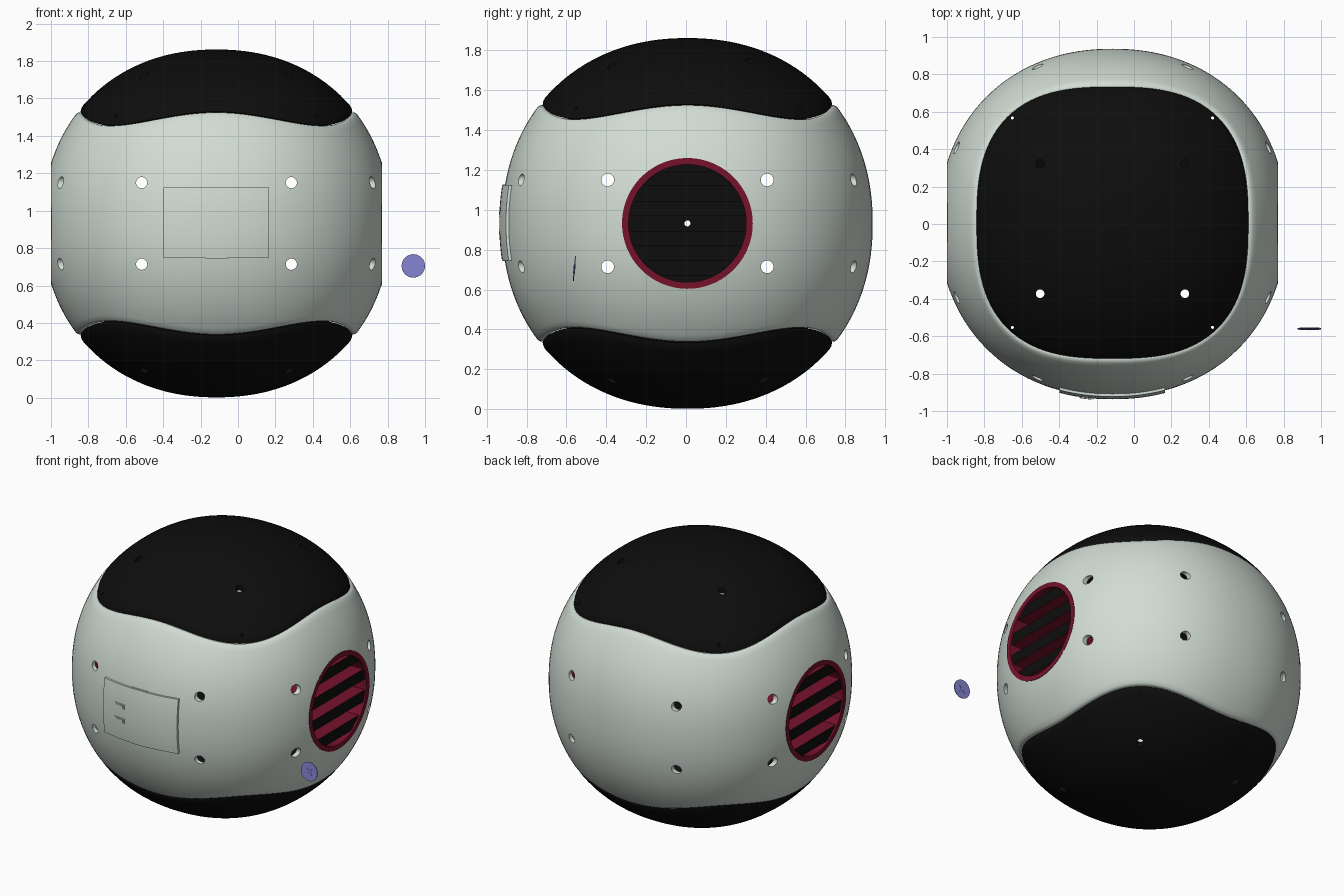
import bpy, bmesh, math
from mathutils import Matrix, Vector

if "Cube" in bpy.data.objects:
    bpy.data.objects.remove(bpy.data.objects["Cube"])

C = Vector((-0.115, 0.007, 0.932))   # centre of the ball
R, P = 0.93, 2.15                    # radius and squareness of the ball
SEG = 128


def material(name, rgb):
    m = bpy.data.materials.new(name)
    m.diffuse_color = (*rgb, 1)
    m.use_nodes = True
    m.node_tree.nodes["Principled BSDF"].inputs["Base Color"].default_value = m.diffuse_color
    return m


PALE = material("pale grey green", (0.64, 0.72, 0.66))
BLACK = material("black", (0.004, 0.004, 0.004))
RED = material("dark red", (0.18, 0.006, 0.024))
BLUE = material("soft blue", (0.22, 0.22, 0.62))


def make(name, bm, mats, centre=C, weld=True):
    if weld:
        bmesh.ops.remove_doubles(bm, verts=bm.verts, dist=1e-5)
    bmesh.ops.recalc_face_normals(bm, faces=bm.faces)
    me = bpy.data.meshes.new(name)
    bm.to_mesh(me)
    bm.free()
    for m in mats:
        me.materials.append(m)
    ob = bpy.data.objects.new(name, me)
    ob.location = centre
    bpy.context.collection.objects.link(ob)
    return ob


def smooth(ob, angle=35):
    bpy.ops.object.select_all(action='DESELECT')
    bpy.context.view_layer.objects.active = ob
    ob.select_set(True)
    bpy.ops.object.shade_smooth_by_angle(angle=math.radians(angle))


def ring_grid(rows, closed=False):
    """Skin a list of closed rings of points."""
    bm = bmesh.new()
    vs = [[bm.verts.new(p) for p in row] for row in rows]
    n = len(vs[0])
    for i in range(len(vs) if closed else len(vs) - 1):
        a, b = vs[i], vs[(i + 1) % len(vs)]
        for j in range(n):
            k = (j + 1) % n
            bm.faces.new((a[j], a[k], b[k], b[j]))
    return bm


def on_ball(d):
    """Push a direction out to the slightly squared ball."""
    return d * (R / sum(abs(c) ** P for c in d) ** (1 / P))


def height(a, b):
    return max(0, R ** P - abs(a) ** P - abs(b) ** P) ** (1 / P)


def seam(th):
    """Radius of the rounded-square cap outline."""
    q = 2.73
    return 0.735 / (abs(math.cos(th)) ** q + abs(math.sin(th)) ** q) ** (1 / q)


ANG = [2 * math.pi * i / SEG for i in range(SEG)]


def cutter(holes):
    """Cylinders given as (axis, centre, radius, length)."""
    bm = bmesh.new()
    for axis, c, r, length in holes:
        rot = {'x': Matrix.Rotation(math.pi / 2, 4, 'Y'),
               'y': Matrix.Rotation(math.pi / 2, 4, 'X'),
               'z': Matrix.Identity(4)}[axis]
        bmesh.ops.create_cone(bm, cap_ends=True, segments=64 if r > 0.1 else 24,
                              radius1=r, radius2=r, depth=length,
                              matrix=Matrix.Translation(c) @ rot)
    ob = make("hole_cutter", bm, [], weld=False)
    ob.hide_render = True
    return ob


def shell(ob, holes):
    """Thicken inward, drill the holes and bake the result."""
    s = ob.modifiers.new("thickness", 'SOLIDIFY')
    s.thickness, s.offset = 0.03, -1
    cut = cutter(holes)
    b = ob.modifiers.new("holes", 'BOOLEAN')
    b.operation, b.solver, b.object = 'DIFFERENCE', 'EXACT', cut
    bpy.context.view_layer.update()
    dg = bpy.context.evaluated_depsgraph_get()
    me = bpy.data.meshes.new_from_object(ob.evaluated_get(dg))
    ob.modifiers.clear()
    ob.data = me
    bpy.data.objects.remove(cut)
    smooth(ob)


# pale body band between the two caps, edges curling inward
rows = []
for t in [-1, -0.99, -0.98] + [0.96 * i / 20 for i in range(-20, 21)] + [0.98, 0.99, 1]:
    lip = 1 - 0.02 * max(0, (abs(t) - 0.96) / 0.04) ** 2
    row = []
    for th in ANG:
        r = seam(th)
        x, y = r * math.cos(th), r * math.sin(th)
        el = math.atan2(height(x, y), r) * t
        d = Vector((math.cos(el) * math.cos(th), math.cos(el) * math.sin(th), math.sin(el)))
        row.append(on_ball(d) * lip)
    rows.append(row)
body = make("body_band", ring_grid(rows), [PALE])
holes = []
for s in (-1, 1):
    holes.append(('x', (s * 0.85, 0, 0), 0.325, 0.5))
    for a in (-0.4, 0.4):
        for z in (-0.218, 0.218):
            holes.append(('x', (s * 0.8, a, z), 0.032, 0.4))
            holes.append(('y', (a, s * 0.8, z), 0.03, 0.4))
shell(body, holes)

# black top and bottom caps
for name, s in (("top_cap", 1), ("bottom_cap", -1)):
    rows = []
    for t in [i / 20 for i in range(20)] + [0.97, 0.985, 1]:
        lip = 1 - 0.012 * max(0, (t - 0.97) / 0.03) ** 2
        row = []
        for th in ANG:
            x, y = t * seam(th) * math.cos(th), t * seam(th) * math.sin(th)
            row.append(Vector((x, y, s * height(x, y))) * lip)
        rows.append(row)
    cap = make(name, ring_grid(rows), [BLACK])
    holes = []
    for x in (-1, 1):
        for y in (-0.38, 0.315 if s > 0 else 0.38):
            holes.append(('z', (x * 0.387, y, s * 0.7), 0.023, 0.6))
        for y in (-0.56, 0.56):
            holes.append(('z', (x * 0.535, y, s * 0.7), 0.008, 0.6))
    shell(cap, holes)


def lathe_x(name, r0, r1, x0, x1, mat):
    """Tube around the x axis."""
    prof = ((r0, x1), (r1, x1), (r1, x0), (r0, x0))
    rows = [[(x, r * math.cos(t), r * math.sin(t)) for t in ANG] for r, x in prof]
    smooth(make(name, ring_grid(rows, True), [mat]))


# side vents: red tube, black back plate, slats with black fronts and red edges
for side, s in (("right", 1), ("left", -1)):
    lathe_x(side + "_vent_ring", 0.295, 0.328, s * 0.68, s * 0.886, RED)
    lathe_x(side + "_vent_back", 0.015, 0.296, s * 0.74, s * 0.755, BLACK)
    bm = bmesh.new()
    for zc in (-0.225, -0.075, 0.075, 0.225):
        ret = bmesh.ops.create_cube(bm, size=1)
        for v in ret['verts']:
            z = zc + v.co.z * 0.076
            w = math.sqrt(0.297 ** 2 - z * z)
            v.co = (s * (0.815 + v.co.x * 0.12), 2 * v.co.y * w, z)
    bmesh.ops.recalc_face_normals(bm, faces=bm.faces)
    for f in bm.faces:
        f.material_index = 0 if abs(f.normal.x) > 0.5 else 1
    make(side + "_vent_slats", bm, [BLACK, RED], weld=False)


def plate(name, x, z, w, h, lift, cuts=1):
    """Plate following the front of the ball, raised by lift."""
    bm = bmesh.new()
    bmesh.ops.create_cube(bm, size=1)
    bmesh.ops.subdivide_edges(bm, edges=bm.edges[:], cuts=cuts, use_grid_fill=True)
    for v in bm.verts:
        px, pz = x + v.co.x * w, z + v.co.z * h
        f = 0.5 - v.co.y
        v.co = (px, -height(px, pz) + 0.02 - f * (0.02 + lift), pz)
    smooth(make(name, bm, [PALE]), 30)


# front hatch with finger tab and two small ports
plate("front_hatch", -0.002, 0.003, 0.565, 0.376, 0.014, 13)
plate("hatch_tab_top", 0.0, 0.188, 0.12, 0.014, 0.012, 3)
plate("hatch_tab_bottom", 0.0, -0.182, 0.12, 0.014, 0.012, 3)
for i, z in enumerate((0.05, -0.047)):
    plate("port_frame_%d" % i, -0.14, z, 0.08, 0.034, 0.018)
    plate("port_insert_%d" % i, -0.14, z, 0.06, 0.018, 0.021)

# small loose blue disc with a raised cross
bm = bmesh.new()
bmesh.ops.create_cone(bm, cap_ends=True, segments=48, radius1=0.0625, radius2=0.0625, depth=0.005)
for a in (45, 135):
    bmesh.ops.create_cube(bm, size=1, matrix=Matrix.Rotation(math.radians(a), 4, 'Z')
                          @ Matrix.Diagonal((0.06, 0.008, 0.009, 1)))
disc = make("loose_disc", bm, [BLUE], Vector((0.9375, -0.56, 0.705)), weld=False)
disc.rotation_euler = (math.radians(85), 0, 0)
smooth(disc)
